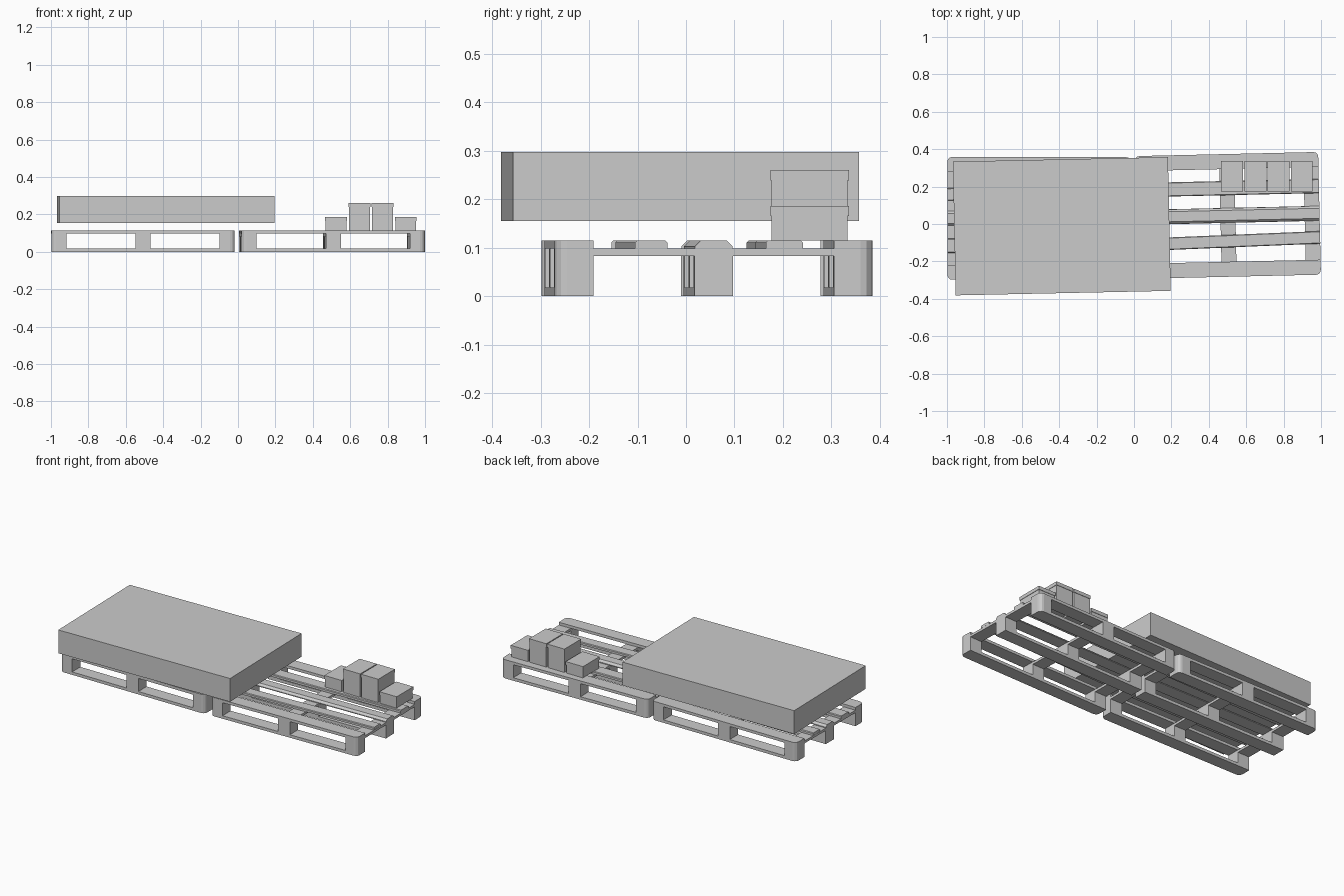
import bpy, bmesh
from math import radians
from mathutils import Matrix, Vector

cube = bpy.data.objects.get("Cube")
if cube:
    bpy.data.objects.remove(cube, do_unlink=True)

grey = bpy.data.materials.new("plain grey")
grey.use_nodes = True
tone = (0.6, 0.6, 0.6, 1)
grey.diffuse_color = tone
grey.node_tree.nodes["Principled BSDF"].inputs["Base Color"].default_value = tone

HALF_L, HALF_W = 0.49, 0.328
BLOCK = 0.08


def box(name, centre, size, place=Matrix(), yaw=0, corner=None, chamfer=0):
    """Box with optional rounded outer corners or chamfered long top edges."""
    bm = bmesh.new()
    bmesh.ops.create_cube(bm, size=1)
    bmesh.ops.scale(bm, vec=size, verts=bm.verts)
    bmesh.ops.rotate(bm, matrix=Matrix.Rotation(radians(yaw), 3, 'Z'), verts=bm.verts)
    bmesh.ops.translate(bm, vec=centre, verts=bm.verts)
    if corner:
        edges = [e for e in bm.edges
                 if (e.verts[0].co.xy - e.verts[1].co.xy).length < 1e-5
                 and abs(e.verts[0].co.x) > HALF_L - 0.001
                 and abs(e.verts[0].co.y) > HALF_W - 0.001]
        if edges:
            bmesh.ops.bevel(bm, geom=edges, offset=corner, segments=3,
                            profile=0.5, affect='EDGES')
    if chamfer:
        edges = [e for e in bm.edges
                 if min(v.co.z for v in e.verts) > centre[2]
                 and abs(e.verts[0].co.x - e.verts[1].co.x) > size[0] / 2]
        bmesh.ops.bevel(bm, geom=edges, offset=chamfer, segments=1, affect='EDGES')
    mesh = bpy.data.meshes.new(name)
    bm.to_mesh(mesh)
    bm.free()
    mesh.materials.append(grey)
    obj = bpy.data.objects.new(name, mesh)
    obj.matrix_world = place
    bpy.context.collection.objects.link(obj)
    return obj


def pallet(label, x, y, turn):
    place = Matrix.Translation((x, y, 0)) @ Matrix.Rotation(radians(turn), 4, 'Z')
    rows = (-HALF_W + BLOCK / 2, 0, HALF_W - BLOCK / 2)
    columns = (-HALF_L + BLOCK / 2, 0, HALF_L - BLOCK / 2)
    # Bottom skids and the blocks standing on them
    for ry in rows:
        box(label + "_skid", (0, ry, 0.009), (2 * HALF_L, BLOCK, 0.018), place, corner=0.025)
        for cx in columns:
            box(label + "_block", (cx, ry, 0.0505), (BLOCK, BLOCK, 0.065), place, corner=0.025)
    # Cross boards
    for cx in columns:
        box(label + "_cross_board", (cx, 0, 0.0905), (BLOCK, 2 * HALF_W, 0.015),
            place, corner=0.025)
    # Deck boards: outer pair, worn middle, and two looser ones
    for ry in (rows[0], rows[2]):
        box(label + "_outer_board", (0, ry, 0.1065), (2 * HALF_L, BLOCK, 0.017),
            place, corner=0.025)
    box(label + "_middle_board", (0, 0, 0.1065), (2 * HALF_L, 0.078, 0.017),
        place, chamfer=0.012)
    box(label + "_straight_board", (0, 0.146, 0.1065), (2 * HALF_L, 0.076, 0.017),
        place, chamfer=0.004)
    box(label + "_crooked_board", (0, -0.138, 0.1065), (2 * HALF_L, 0.067, 0.016),
        place, yaw=1.1, chamfer=0.004)


pallet("left_pallet", 0.502, 0.046, 1.3)
pallet("right_pallet", -0.508, 0.03, 180)

# Mattress
box("mattress", (0, 0, 0.2265), (1.15, 0.715, 0.143),
    Matrix.Translation((-0.386, -0.012, 0)) @ Matrix.Rotation(radians(1.2), 4, 'Z'))

# Lidded storage boxes in a row
for cx, top in ((0.523, 0.186), (0.649, 0.26), (0.772, 0.26), (0.897, 0.186)):
    low = 0.115
    lid = 0.021
    box("storage_box", (cx, 0.255, (low + top - lid) / 2), (0.112, 0.157, top - lid - low))
    box("storage_lid", (cx, 0.255, top - lid / 2), (0.117, 0.162, lid))
